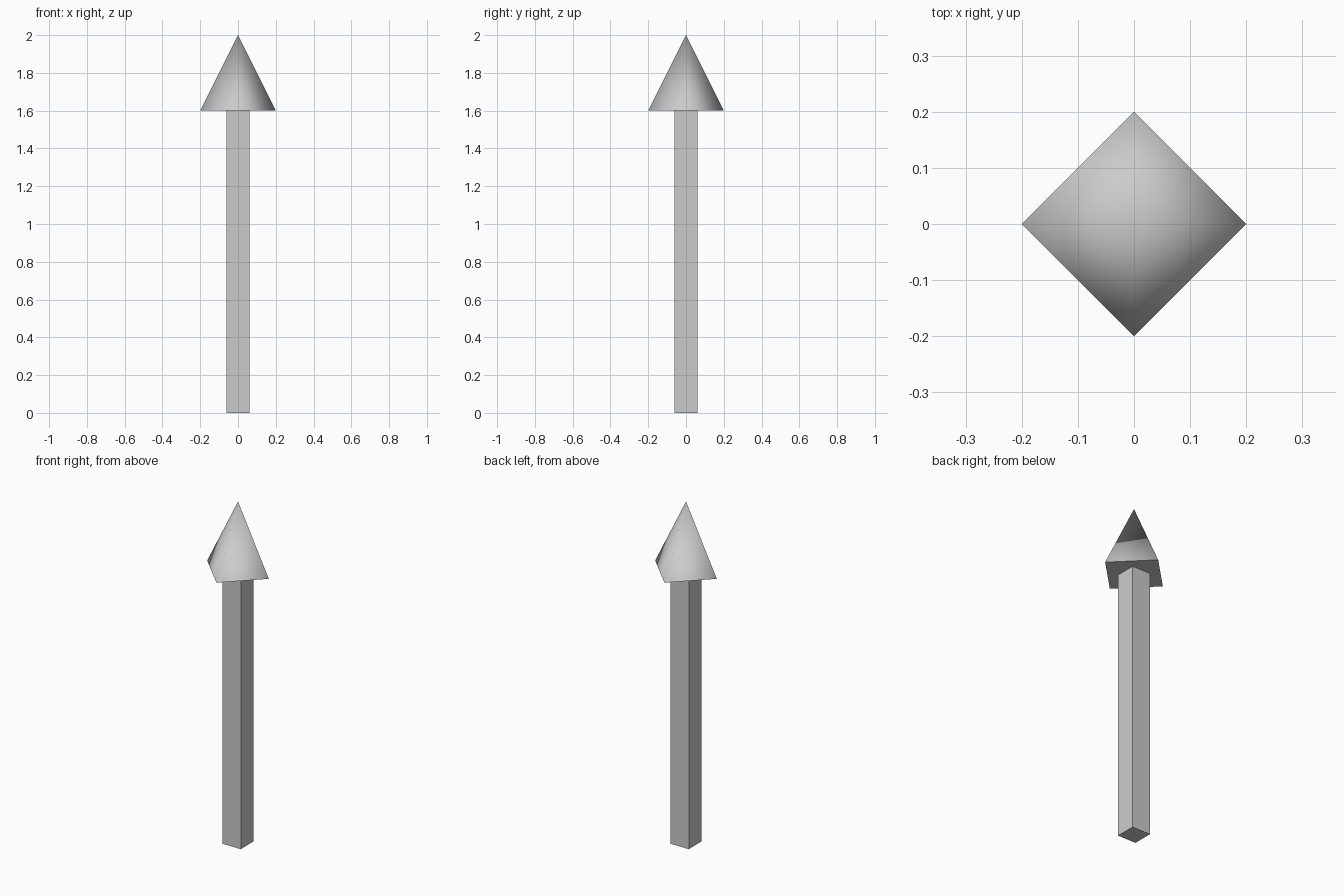
import bpy
from math import radians

if "Cube" in bpy.data.objects:
    bpy.data.objects.remove(bpy.data.objects["Cube"])

# Square shaft
bpy.ops.mesh.primitive_cube_add(size=1, location=(0, 0, 0.8))
shaft = bpy.context.object
shaft.name = "shaft"
shaft.scale = (0.12, 0.12, 1.6)
bpy.ops.object.transform_apply(location=False, rotation=False, scale=True)

# Four-sided arrow head, corners on the x and y axes, sides shaded smooth
bpy.ops.mesh.primitive_cone_add(vertices=4, radius1=0.2, radius2=0, depth=0.4,
                                location=(0, 0, 1.8))
head = bpy.context.object
head.name = "arrow_head"
bpy.ops.object.shade_smooth_by_angle(angle=radians(95))
